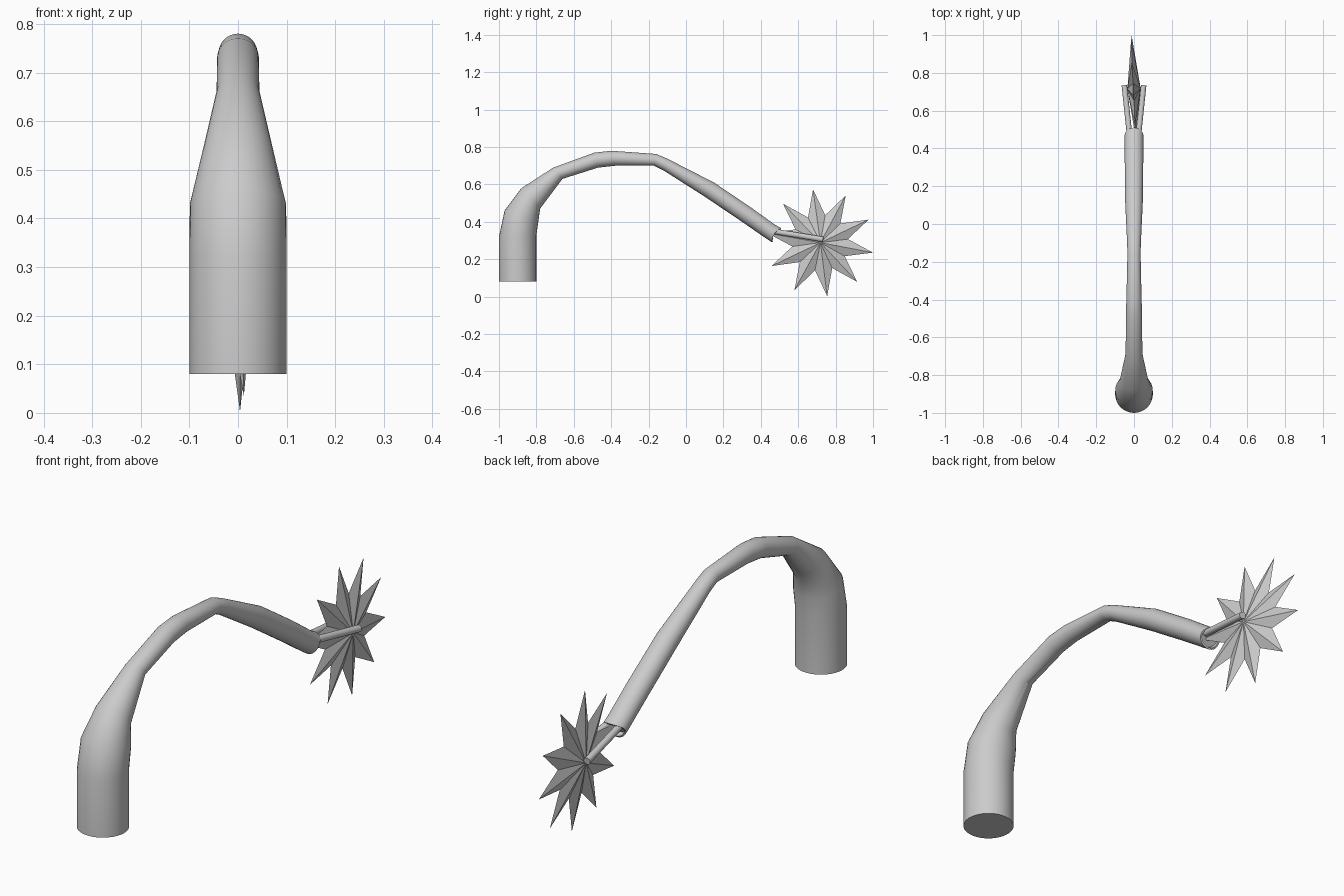
import bpy, bmesh, math
from mathutils import Vector, Matrix

if "Cube" in bpy.data.objects:
    bpy.data.objects.remove(bpy.data.objects["Cube"])


def finish(bm, name, smooth=True):
    bmesh.ops.recalc_face_normals(bm, faces=bm.faces)
    mesh = bpy.data.meshes.new(name)
    bm.to_mesh(mesh)
    bm.free()
    ob = bpy.data.objects.new(name, mesh)
    bpy.context.collection.objects.link(ob)
    if smooth:
        bpy.ops.object.select_all(action='DESELECT')
        ob.select_set(True)
        bpy.context.view_layer.objects.active = ob
        bpy.ops.object.shade_smooth_by_angle(angle=math.radians(35))
    return ob


# Curved neck: each section is outer (y, z), inner (y, z), half width
SECTIONS = [
    (-1.00, .08, -.80, .08, .100), (-1.00, .32, -.80, .33, .100),
    (-.97, .46, -.79, .40, .099), (-.88, .58, -.78, .47, .075),
    (-.71, .69, -.66, .63, .044), (-.49, .77, -.47, .69, .043),
    (-.40, .78, -.38, .70, .040), (-.16, .763, -.17, .70, .035),
    (-.10, .738, -.12, .675, .036), (.15, .61, .10, .535, .047),
    (.35, .475, .30, .40, .049), (.475, .385, .43, .31, .049),
    (.51, .365, .46, .29, .049),
]
SIDES = 32
bm = bmesh.new()
rings = []


def add_ring(oy, oz, iy, iz, rx, scale=1.0, push=0.0, scoop=0.0):
    outer, inner = Vector((0, oy, oz)), Vector((0, iy, iz))
    mid, half = (outer + inner) / 2, (outer - inner) / 2 * scale
    axis = Vector((0, half.z, -half.y)).normalized()
    ring = []
    for k in range(SIDES):
        a = 2 * math.pi * k / SIDES
        p = mid + half * math.cos(a) + Vector((rx * scale * math.sin(a), 0, 0))
        ring.append(bm.verts.new(p + axis * (push - scoop * math.sin(a) ** 2)))
    rings.append(ring)


for i, s in enumerate(SECTIONS):
    add_ring(*s, scoop=.015 if i == len(SECTIONS) - 1 else 0)
# rim and recess at the tip
add_ring(*SECTIONS[-1], scale=.84, scoop=.015)
add_ring(*SECTIONS[-1], scale=.82, push=-.022)
for r0, r1 in zip(rings, rings[1:]):
    for k in range(SIDES):
        n = (k + 1) % SIDES
        bm.faces.new((r0[k], r0[n], r1[n], r1[k]))
bm.faces.new(rings[0])
bm.faces.new(rings[-1])
finish(bm, "curved_neck")

# Two fork rods that flank the wheel
for side, label in ((-1, "left"), (1, "right")):
    start = Vector((.024 * side, .475, .348))
    end = Vector((.051 * side, .733, .306))
    d = end - start
    m = Matrix.Translation((start + end) / 2) @ d.to_track_quat('Z', 'Y').to_matrix().to_4x4()
    bm = bmesh.new()
    bmesh.ops.create_cone(bm, cap_ends=True, segments=16, radius1=.0145,
                          radius2=.0145, depth=d.length, matrix=m)
    finish(bm, "fork_rod_" + label)

# Ten-pointed star wheel, thick at the hub and sharp at the rim
TIPS = 10
bm = bmesh.new()
hubs = [bm.verts.new((x, 0, 0)) for x in (-.035, .035)]
rim = []
for k in range(TIPS * 2):
    a = math.radians(-10.5 + 180 / TIPS * k)
    r = .15 if k % 2 else .288
    rim.append(bm.verts.new((0, r * math.cos(a), r * math.sin(a))))
for k in range(TIPS * 2):
    for hub in hubs:
        bm.faces.new((hub, rim[k], rim[(k + 1) % len(rim)]))
tilt = Matrix.Rotation(math.radians(2.8), 4, 'Z') @ Matrix.Rotation(math.radians(-1.2), 4, 'Y')
bm.transform(Matrix.Translation((0, .717, .288)) @ tilt)
finish(bm, "star_wheel", smooth=False)
